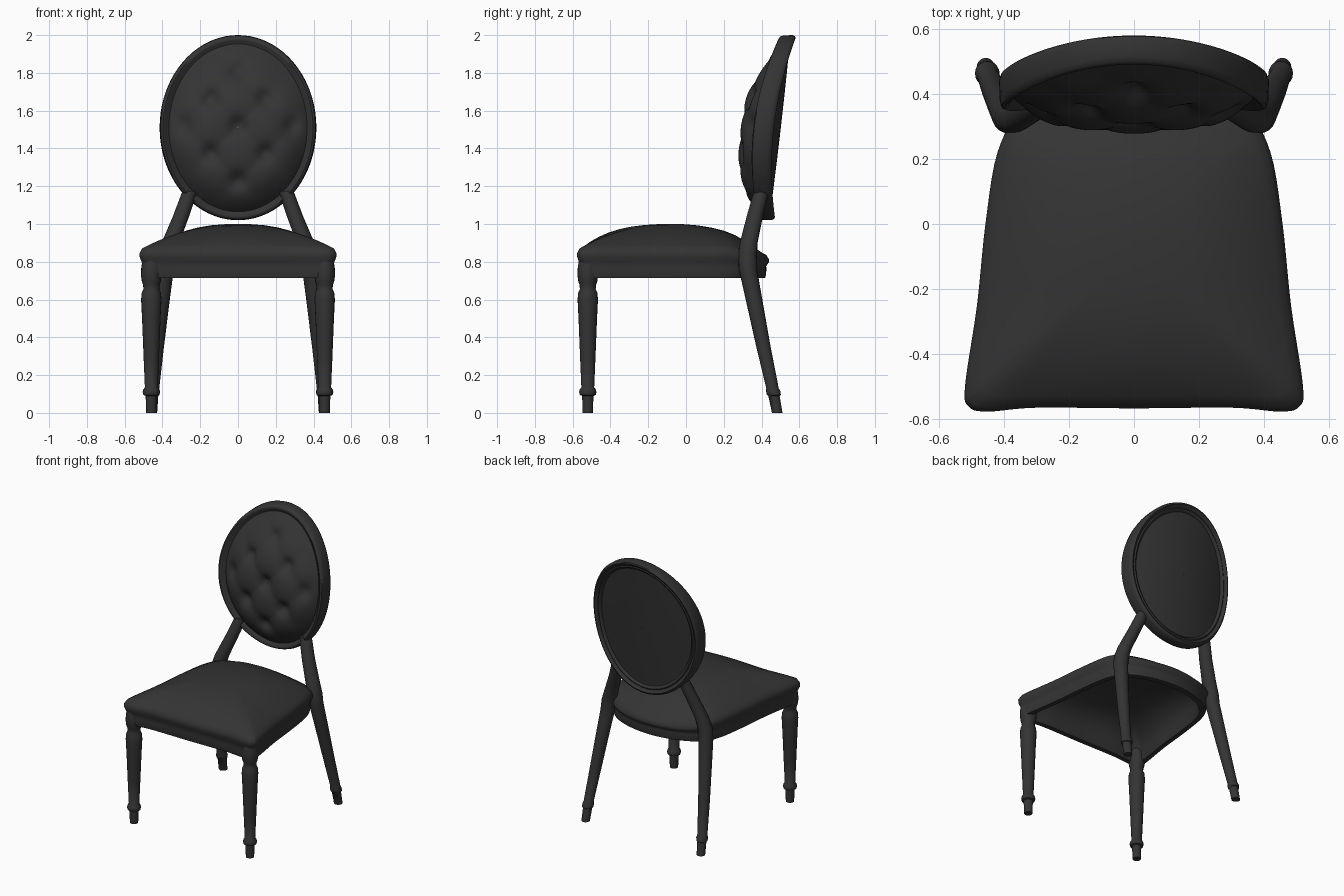
import bpy, bmesh, math
from mathutils import Vector

cube = bpy.data.objects.get("Cube")
if cube:
    bpy.data.objects.remove(cube, do_unlink=True)

charcoal = bpy.data.materials.new("charcoal")
charcoal.use_nodes = True
COLOUR = (0.034, 0.034, 0.034, 1)
charcoal.diffuse_color = COLOUR
charcoal.node_tree.nodes["Principled BSDF"].inputs["Base Color"].default_value = COLOUR


def loft(name, rings, loop=False, caps=True, sharp=50):
    """Skin a list of equal-length closed rings into one smooth object."""
    bm = bmesh.new()
    rows = [[bm.verts.new(p) for p in ring] for ring in rings]
    n = len(rows[0])
    pairs = list(zip(rows, rows[1:]))
    if loop:
        pairs.append((rows[-1], rows[0]))
    for a, b in pairs:
        for i in range(n):
            j = (i + 1) % n
            bm.faces.new((a[i], a[j], b[j], b[i]))
    if caps and not loop:
        bm.faces.new(rows[0])
        bm.faces.new(rows[-1])
    bmesh.ops.recalc_face_normals(bm, faces=bm.faces)
    mesh = bpy.data.meshes.new(name)
    bm.to_mesh(mesh)
    bm.free()
    mesh.materials.append(charcoal)
    for p in mesh.polygons:
        p.use_smooth = True
    mesh.set_sharp_from_angle(angle=math.radians(sharp))
    obj = bpy.data.objects.new(name, mesh)
    bpy.context.collection.objects.link(obj)
    return obj


def circle(x, y, z, r, n=20):
    return [(x + r * math.cos(math.tau * i / n), y + r * math.sin(math.tau * i / n), z)
            for i in range(n)]


def smooth_loop(pts, steps=5):
    """Closed Catmull-Rom curve through 2D points."""
    out, n = [], len(pts)
    for i in range(n):
        a, b, c, d = (Vector(pts[(i + k) % n]) for k in (-1, 0, 1, 2))
        for s in range(steps):
            t = s / steps
            out.append(0.5 * (2 * b + (c - a) * t + (2 * a - 5 * b + 4 * c - d) * t ** 2
                              + (3 * b - a - 3 * c + d) * t ** 3))
    return out


# Seat: domed cushion, apron and hollow underside from one plan outline
half = [(0, -.567), (.3, -.565), (.45, -.577), (.508, -.562), (.52, -.5), (.483, -.25),
        (.457, 0), (.42, .22), (.35, .335), (.2, .41), (0, .44)]
outline = smooth_loop(half + [(-x, y) for x, y in half[-2:0:-1]])
CENTRE = Vector((0, -.08))


def sag(y, z):
    """The cushion dips behind the back posts."""
    return z - .035 * min(1, max(0, (y - .24) / .16)) * min(1, max(0, (z - .765) / .08))


def seat_ring(s, z):
    ring = []
    for p in outline:
        y = CENTRE.y + (p.y - CENTRE.y) * s
        ring.append((p.x * s, y, sag(y, z)))
    return ring


def dome_ring(s, drop=0):
    """Ring that rounds off towards the crown; the front rises more steeply."""
    ring = []
    for p in outline:
        v = p - CENTRE
        v = v.lerp(v.normalized() * .48, min(1, 1.5 * (1 - s))) * s * .975
        power = 2.4 + 1.5 * max(0, -CENTRE.y - v.y - .05)
        y = v.y + CENTRE.y
        ring.append((v.x, y, sag(y, .87 + .13 * (1 - s ** power)) - drop))
    return ring


crown = [dome_ring(s) for s in (.02, .15, .3, .45, .58, .7, .8, .88, .95, 1)]
side = [(1, .845), (.998, .825), (.98, .8), (.97, .785), (.972, .765), (.97, .735), (.96, .715)]
rim = [(.89, .715), (.875, .73), (.865, .79)]
hollow = [dome_ring(s, .05) for s in (.8, .6, .4, .2, .02)]
loft("seat", crown + [seat_ring(s, z) for s, z in side + rim] + hollow)

# Legs: turned front legs, raked back legs that run on into the back posts
turned = [(0, .027), (.09, .03), (.095, .042), (.11, .046), (.125, .042), (.135, .034),
          (.3, .041), (.5, .049), (.6, .054), (.635, .051), (.655, .042), (.675, .043),
          (.695, .05), (.73, .055), (.77, .053), (.82, .045)]
raked = [(.456, .483, 0, .028), (.452, .466, .09, .03), (.452, .465, .095, .037),
         (.451, .462, .115, .038), (.45, .458, .13, .033), (.43, .41, .35, .038),
         (.405, .36, .6, .044), (.388, .328, .76, .048), (.38, .326, .83, .049),
         (.358, .332, .9, .047), (.302, .364, 1.04, .043), (.254, .4, 1.175, .04)]
for label, sx in (("left", 1), ("right", -1)):
    loft("front_leg_" + label, [circle(sx * .459, -.52, z, r) for z, r in turned])
    loft("back_leg_" + label, [circle(sx * x, y, z, r) for x, y, z, r in raked])

# Oval back: every part follows one leaning, curved surface
RX, RZ, CZ, N = .415, .49, 1.51, 80


def surface_point(x, dz, depth):
    y = .47 + .115 * dz + .01 * (dz / RZ) ** 2 - .066 * (x / RX) ** 2
    return (x, y + depth, CZ + dz)


def oval(s, inset, depth):
    """Ring of the oval at scale s, with its depth given by a function."""
    ring = []
    for i in range(N):
        a = math.tau * i / N
        x, dz = (RX - inset) * s * math.cos(a), (RZ - inset) * s * math.sin(a)
        ring.append(surface_point(x, dz, depth(s, x, dz)))
    return ring


# Moulded frame: front roll, flat outer side, raised rear bead, deeper at the sides
section = [(.002, -.02), (.007, -.036), (.018, -.043), (.03, -.04), (.04, -.03), (.06, -.025),
           (.06, .02), (.052, .03), (.044, .034), (.036, .03), (.028, .036), (.016, .046),
           (.006, .042), (0, .028)]
frame_rings = [oval(1, k, lambda s, x, dz: d * (1 + .25 * (x / RX) ** 2)) for k, d in section]
loft("back_frame", frame_rings, loop=True)

# Tufted front cushion with buttons on a diamond grid
DX, DZ, MID = .145, .145, .01
buttons = [(DX * i, MID + DZ * j) for i, j in
           ((0, 2), (-1, 1), (1, 1), (-2, 0), (0, 0), (2, 0), (-1, -1), (1, -1), (0, -2))]


def tufting(s, x, dz):
    u, v = x / DX + (dz - MID) / DZ, x / DX - (dz - MID) / DZ
    pillow = abs(math.sin(math.pi * u / 2) * math.sin(math.pi * v / 2))
    dimple = sum(math.exp(-((x - bx) ** 2 + (dz - bz) ** 2) / .002) for bx, bz in buttons)
    fade = 1 - s ** 6
    fullness = 3 - 2.5 * dz
    return -.026 - .142 * (1 - s ** fullness) - fade * (.012 * pillow - .038 * dimple)


RINGS = 36
loft("back_cushion", [oval(max(i / RINGS, .005), .043, tufting) for i in range(RINGS + 1)],
     caps=False, sharp=80)

# Gently padded rear panel
loft("back_panel", [oval(max(i / 10, .005), .05, lambda s, x, dz: .02 + .012 * (1 - s ** 2))
                    for i in range(11)], caps=False)
for name, flip in (("back_cushion", -1), ("back_panel", 1)):
    mesh = bpy.data.objects[name].data
    if sum(p.normal.y * p.area for p in mesh.polygons) * flip < 0:
        mesh.flip_normals()
